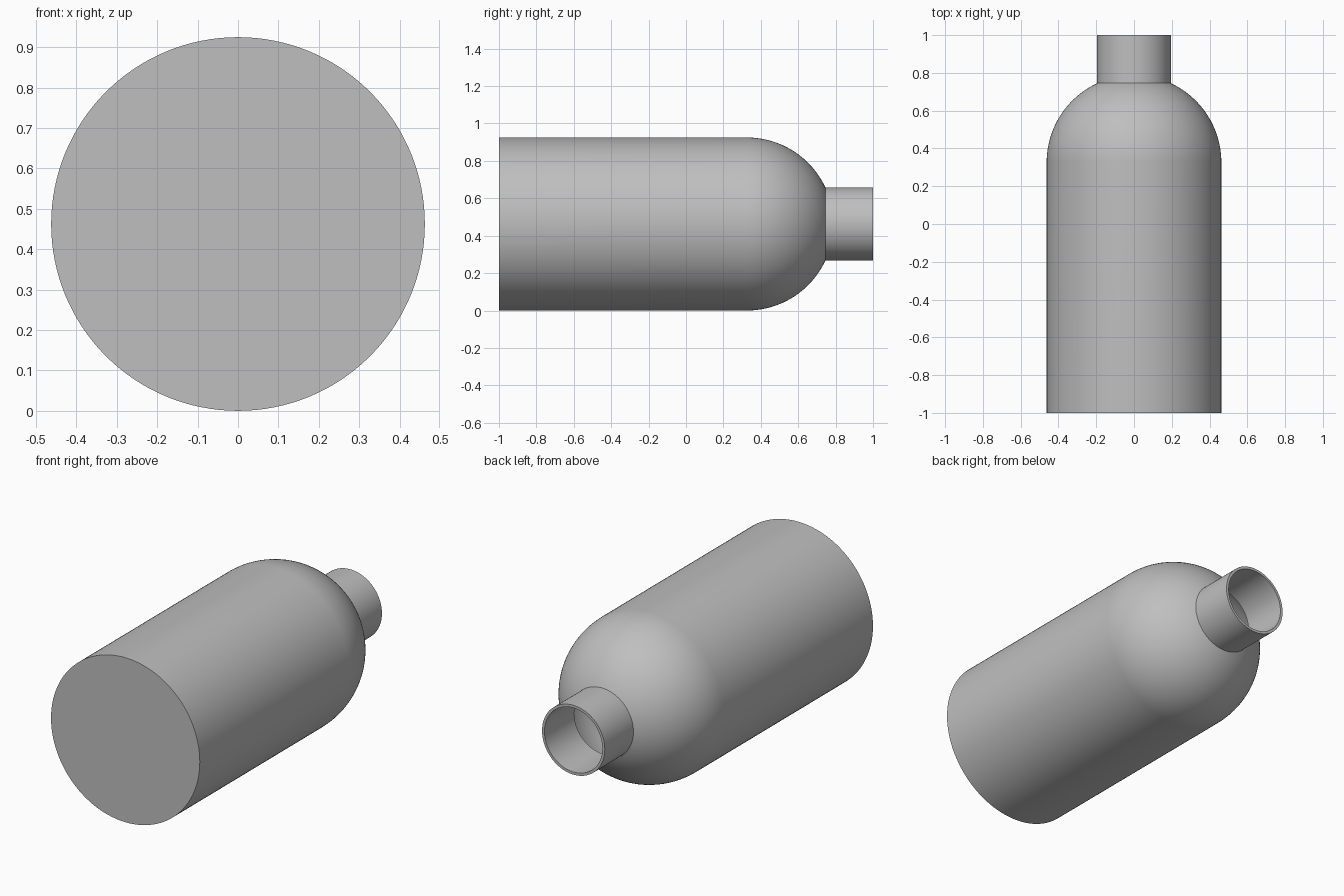
import bpy
import bmesh
from math import sin, cos, asin, pi, radians
from mathutils import Matrix

cube = bpy.data.objects.get("Cube")
if cube:
    bpy.data.objects.remove(cube, do_unlink=True)

RADIUS = 0.4625        # body radius, also the shoulder's sphere radius
WALL = 0.015
NECK = 0.195           # outer neck radius
SHOULDER = 0.326       # where the straight body turns into the dome
BASE, MOUTH = -1.0, 1.0
SEGMENTS = 128

grey = bpy.data.materials.new("grey")
grey.use_nodes = True
colour = (0.52, 0.52, 0.52, 1)
grey.diffuse_color = colour
grey.node_tree.nodes["Principled BSDF"].inputs["Base Color"].default_value = colour


def lathe(name, profile):
    """Revolve (radius, y) points around the lying bottle's long axis."""
    bm = bmesh.new()
    verts = [bm.verts.new((r, y, 0)) for r, y in profile]
    edges = [bm.edges.new(pair) for pair in zip(verts, verts[1:])]
    bmesh.ops.spin(bm, geom=verts + edges, cent=(0, 0, 0), axis=(0, 1, 0),
                   angle=2 * pi, steps=SEGMENTS, use_merge=True)
    bmesh.ops.remove_doubles(bm, verts=bm.verts, dist=1e-5)
    bmesh.ops.recalc_face_normals(bm, faces=bm.faces)
    bm.transform(Matrix.Translation((0, 0, RADIUS)))
    mesh = bpy.data.meshes.new(name)
    bm.to_mesh(mesh)
    bm.free()
    mesh.materials.append(grey)
    obj = bpy.data.objects.new(name, mesh)
    bpy.context.collection.objects.link(obj)
    bpy.ops.object.select_all(action="DESELECT")
    obj.select_set(True)
    bpy.context.view_layer.objects.active = obj
    bpy.ops.object.shade_smooth_by_angle(angle=radians(30))
    return obj


def dome(radius, opening, steps=24):
    """Arc from the shoulder up to the neck opening."""
    end = pi / 2 - asin(opening / radius)
    return [(radius * cos(end * i / steps), SHOULDER + radius * sin(end * i / steps))
            for i in range(steps + 1)]


outer = dome(RADIUS, NECK)
inner = dome(RADIUS - WALL, NECK - WALL)

# Hollow body: flat base, straight wall and rounded shoulder, closed at the opening
lathe("body", [(0, BASE), (RADIUS, BASE)] + outer + inner[::-1]
      + [(RADIUS - WALL, BASE + WALL), (0, BASE + WALL)])

# Open neck tube with a flat rim
lathe("neck", [outer[-1], (NECK, MOUTH), (NECK - WALL, MOUTH), inner[-1], outer[-1]])
